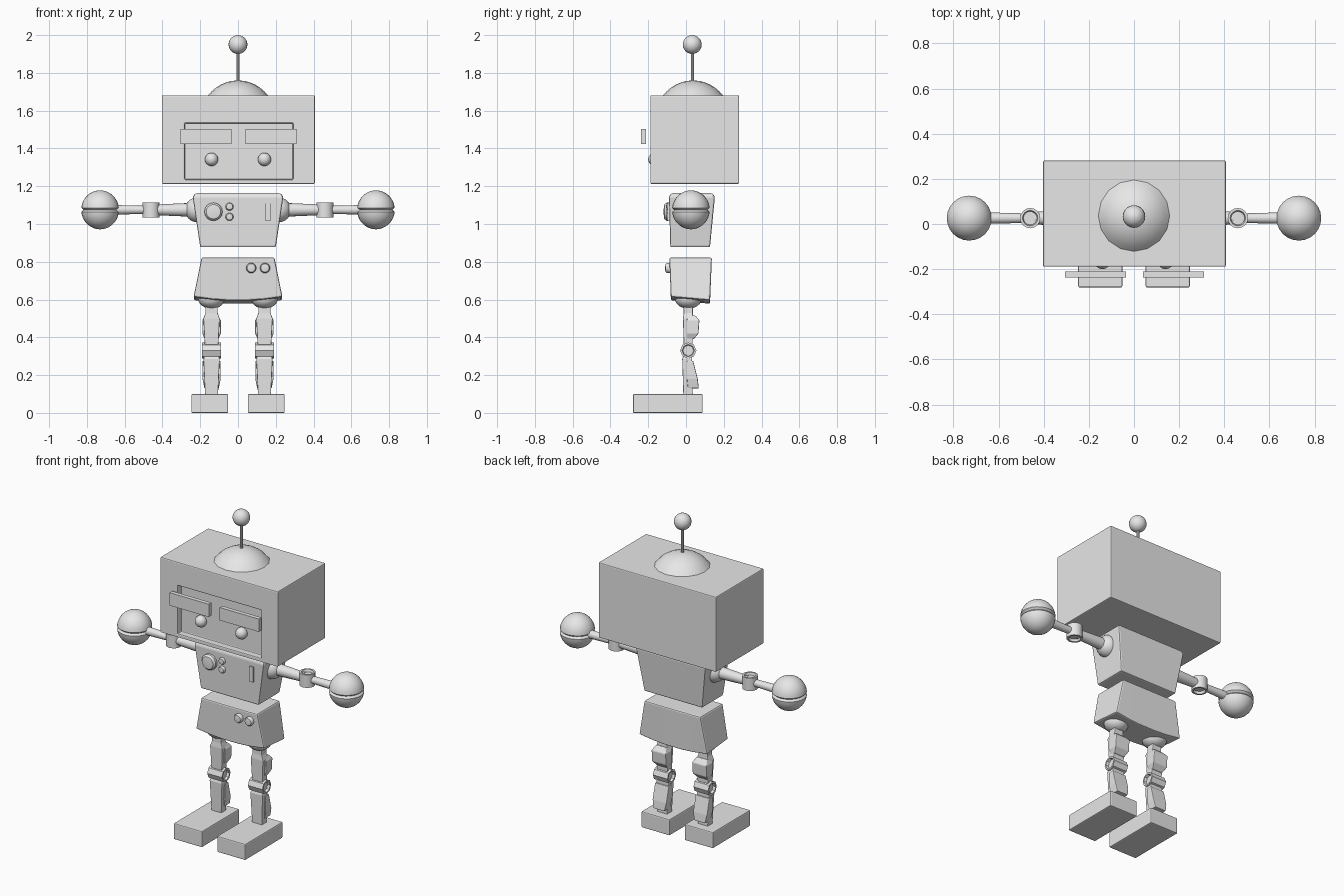
import bpy, bmesh, math
from mathutils import Vector

if "Cube" in bpy.data.objects:
    bpy.data.objects.remove(bpy.data.objects["Cube"])

grey = bpy.data.materials.new("grey")
grey.diffuse_color = (0.8, 0.8, 0.8, 1)
grey.use_nodes = True
grey.node_tree.nodes["Principled BSDF"].inputs["Base Color"].default_value = grey.diffuse_color


def finish(name, bm, bevel=0.0, smooth=None):
    bmesh.ops.recalc_face_normals(bm, faces=bm.faces)
    me = bpy.data.meshes.new(name)
    bm.to_mesh(me)
    bm.free()
    me.materials.append(grey)
    if smooth:
        me.shade_smooth()
        me.set_sharp_from_angle(angle=math.radians(smooth))
    ob = bpy.data.objects.new(name, me)
    bpy.context.collection.objects.link(ob)
    if bevel:
        mod = ob.modifiers.new("bevel", 'BEVEL')
        mod.width, mod.segments = bevel, 2
        mod.limit_method = 'ANGLE'
    return ob


def skin(name, rings, bevel=0.0):
    """Loft closed rings of points into a capped solid."""
    bm = bmesh.new()
    vs = [[bm.verts.new(p) for p in r] for r in rings]
    n = len(vs[0])
    for a, b in zip(vs, vs[1:]):
        for i in range(n):
            j = (i + 1) % n
            bm.faces.new((a[i], a[j], b[j], b[i]))
    bm.faces.new(vs[0])
    bm.faces.new(vs[-1])
    return finish(name, bm, bevel)


def loft(name, sections, bevel=0.0):
    """Stack rectangular sections (z, x0, x1, y0, y1)."""
    return skin(name, [[(x0, y0, z), (x1, y0, z), (x1, y1, z), (x0, y1, z)]
                       for z, x0, x1, y0, y1 in sections], bevel)


def box(name, x0, x1, y0, y1, z0, z1, bevel=0.0):
    return loft(name, [(z0, x0, x1, y0, y1), (z1, x0, x1, y0, y1)], bevel)


def lathe(name, profile, loc, axis=(0, 0, 1), segs=20, smooth=35):
    """Spin (radius, height) points round an axis through loc."""
    bm = bmesh.new()
    vs = [bm.verts.new((r, 0, h)) for r, h in profile]
    es = [bm.edges.new(p) for p in zip(vs, vs[1:])]
    bmesh.ops.spin(bm, geom=vs + es, cent=(0, 0, 0), axis=(0, 0, 1),
                   angle=2 * math.pi, steps=segs)
    bmesh.ops.remove_doubles(bm, verts=bm.verts, dist=1e-5)
    ob = finish(name, bm, smooth=smooth)
    ob.location = loc
    ob.rotation_mode = 'QUATERNION'
    ob.rotation_quaternion = Vector((0, 0, 1)).rotation_difference(Vector(axis))
    return ob


def arc(r, a0, a1, n, squash=1.0):
    out = []
    for i in range(n + 1):
        a = math.radians(a0 + (a1 - a0) * i / n)
        out.append((max(0, r * math.cos(a)), r * squash * math.sin(a)))
    return out


def ball(name, r, loc, squash=1.0, segs=20):
    return lathe(name, arc(r, -90, 90, 12, squash), loc, segs=segs)


def joint_tube(name, r, half, loc, axis, segs):
    rim, hole = r * 0.76, r * 0.66
    return lathe(name, [(0, -half + .015), (hole, -half + .015), (rim, -half), (r, -half),
                        (r, half), (rim, half), (hole, half - .015), (0, half - .015)],
                 loc, axis, segs)


def button(name, r, depth, loc):
    return lathe(name, [(0, -.03), (r, -.03), (r, depth * .5), (r * .8, depth * .85), (0, depth)],
                 loc, (0, -1, 0), 16)


# Head with a recessed face panel
bm = bmesh.new()
bmesh.ops.create_cube(bm, size=1)
for v in bm.verts:
    v.co = Vector((v.co.x * .81 + .002, v.co.y * .47 + .046, v.co.z * .468 + 1.447))
front = min(bm.faces, key=lambda f: f.calc_center_median().y)
bmesh.ops.inset_region(bm, faces=[front], thickness=.05)
mid = front.calc_center_median()
for v in front.verts:
    v.co.x = -.288 if v.co.x < mid.x else .297
    v.co.z = 1.23 if v.co.z < mid.z else 1.54
bmesh.ops.inset_region(bm, faces=[front], thickness=.008)
panel = bmesh.ops.extrude_discrete_faces(bm, faces=[front])["faces"][0]
for v in panel.verts:
    v.co.y += .035
finish("head", bm, bevel=.007)

# Eyes and brows
for s, side in ((-1, "left"), (1, "right")):
    ball("eye_" + side, .035, (s * .14, -.165, 1.342), segs=16)
    cx = -.17 if s < 0 else .175
    box("brow_" + side, cx - .135, cx + .135, -.237, -.211, 1.423, 1.503)

# Dome and antenna
cap = math.degrees(math.asin((.198 - .08) / .198))
lathe("dome", [(0, .118)] + arc(.198, cap, 90, 6), (0, .037, 1.76 - .198), segs=16)
lathe("antenna_rod", [(0, 0), (.008, 0), (.008, .19), (0, .19)], (0, .035, 1.74), segs=10)
ball("antenna_ball", .05, (0, .033, 1.95))

# Torso and its controls
loft("torso", [(.877, -.2, .2, -.083, .127), (1.145, -.24, .24, -.09, .153),
               (1.163, -.225, .225, -.078, .14)], .008)
button("chest_dial", .048, .034, (-.13, -.086, 1.065))
for z in (1.092, 1.038):
    button("chest_button", .021, .02, (-.045, -.086, z))
box("chest_slot", .145, .171, -.097, -.07, 1.017, 1.112)

# Pelvis with a bowed lower edge
rings = []
for t in (-1, -.6, -.25, .25, .6, 1):
    zb = .615 - .02 * (1 - t * t)
    rings.append([(.193 * t, -.088, .822), (.193 * t, .137, .822),
                  (.235 * t, .127, zb - .018), (.235 * t, -.08, zb)])
skin("pelvis", rings, .008)
for x in (.07, .143):
    button("pelvis_button", .027, .026, (x, -.086, .767))

for s, side in ((-1, "left"), (1, "right")):
    # Arm: shoulder, tapering rods, elbow ring, round hand
    y, z = .026, 1.075
    out = (s, 0, 0)
    ball("shoulder_" + side, .066, (s * .215, y, z))
    lathe("upper_arm_" + side, [(0, 0), (.036, 0), (.036, .02), (.028, .2), (0, .2)],
          (s * .24, y, z), out, 16)
    joint_tube("elbow_" + side, .045, .04, (s * .46, y, z), (0, 0, 1), 16)
    lathe("forearm_" + side, [(0, 0), (.021, 0), (.026, .2), (0, .2)],
          (s * .48, y, z), out, 16)
    hand = ([(0, -.103)] + arc(.1, -85, -6, 9, 1.03) + [(.088, 0)]
            + arc(.1, 6, 85, 9, 1.03) + [(0, .103)])
    lathe("hand_" + side, hand, (s * .73, y, z), segs=24)

    # Leg: hip, thigh, knee ring, shin
    x = s * .14
    ball("hip_" + side, .071, (x, .012, .605), .75)
    loft("thigh_" + side, [(.36, x - .036, x + .036, -.012, .035),
                           (.50, x - .043, x + .043, -.016, .038),
                           (.53, x - .032, x + .032, -.012, .036),
                           (.57, x - .032, x + .032, -.012, .036)], .004)
    loft("thigh_pad_" + side, [(.39, x - .036, x + .036, .005, .04),
                               (.42, x - .049, x + .049, .005, .066),
                               (.49, x - .049, x + .049, .005, .071),
                               (.515, x - .036, x + .036, .01, .05)], .004)
    joint_tube("knee_" + side, .043, .05, (x, .012, .33), (1, 0, 0), 8)
    loft("shin_" + side, [(.09, x - .034, x + .034, -.014, .036),
                          (.285, x - .043, x + .043, -.02, .032),
                          (.31, x - .034, x + .034, -.01, .032)], .004)
    loft("calf_pad_" + side, [(.13, x - .038, x + .038, .01, .068),
                              (.18, x - .048, x + .048, .005, .062),
                              (.275, x - .048, x + .048, .005, .038)], .004)

    # Foot
    xs = sorted((s * .052, s * .247))
    box("foot_" + side, xs[0], xs[1], -.281, .088, 0, .1, .006)
